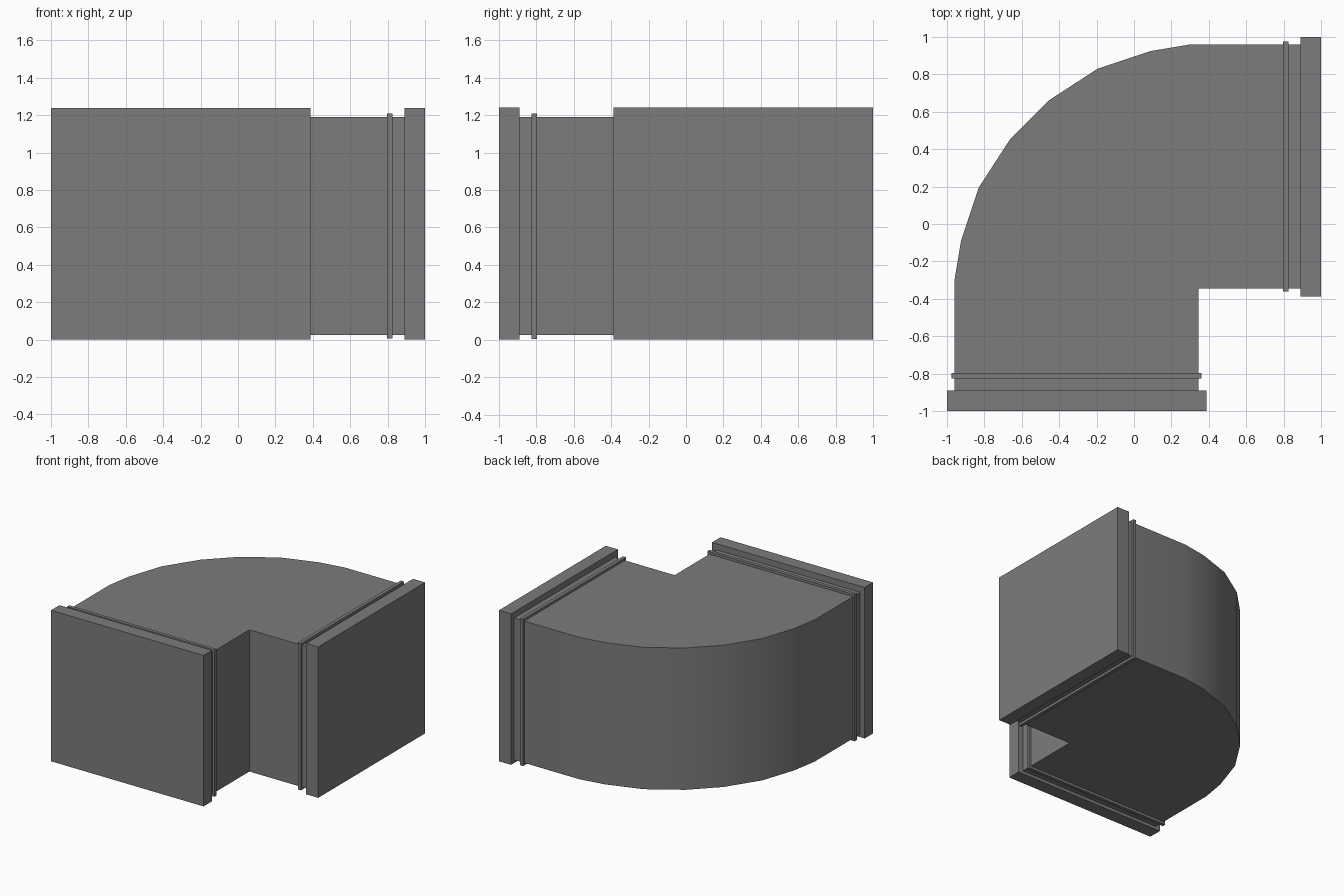
import bpy
import bmesh
import math

cube = bpy.data.objects.get("Cube")
if cube:
    bpy.data.objects.remove(cube, do_unlink=True)

# Single sheet-metal colour
metal = bpy.data.materials.new("grey_metal")
metal.use_nodes = True
GREY = (0.2, 0.2, 0.2, 1)
metal.diffuse_color = GREY
metal.node_tree.nodes["Principled BSDF"].inputs["Base Color"].default_value = GREY


def swap(p):
    """Mirror a plan point across the diagonal of the elbow."""
    return (-p[1], -p[0])


def extrude(name, outline, z0, z1):
    """Make a closed prism from a plan outline."""
    bm = bmesh.new()
    base = bm.faces.new([bm.verts.new((x, y, z0)) for x, y in outline])
    top = bmesh.ops.extrude_face_region(bm, geom=[base])["geom"]
    verts = [v for v in top if isinstance(v, bmesh.types.BMVert)]
    bmesh.ops.translate(bm, verts=verts, vec=(0, 0, z1 - z0))
    bmesh.ops.recalc_face_normals(bm, faces=bm.faces)
    mesh = bpy.data.meshes.new(name)
    bm.to_mesh(mesh)
    bm.free()
    mesh.materials.append(metal)
    obj = bpy.data.objects.new(name, mesh)
    bpy.context.collection.objects.link(obj)
    return obj


# Duct elbow: half of the outline, mirrored across the diagonal
half = [(0.345, -0.95), (-0.96, -0.95), (-0.96, -0.30),
        (-0.925, -0.09), (-0.83, 0.195), (-0.66, 0.457)]
outline = half + [swap(p) for p in reversed(half)] + [(0.345, -0.345)]
elbow = extrude("duct_elbow", outline, 0.025, 1.19)
bpy.ops.object.select_all(action="DESELECT")
elbow.select_set(True)
bpy.context.view_layer.objects.active = elbow
bpy.ops.object.shade_smooth_by_angle(angle=math.radians(30))

# End flange and raised bead at each opening
collars = [("flange", -1.0, 0.387, -1.0, -0.89, 0.0, 1.24),
           ("bead", -0.975, 0.362, -0.825, -0.797, 0.005, 1.21)]
for part, x0, x1, y0, y1, z0, z1 in collars:
    rect = [(x0, y0), (x1, y0), (x1, y1), (x0, y1)]
    extrude("front_" + part, rect, z0, z1)
    extrude("left_" + part, [swap(p) for p in rect], z0, z1)
